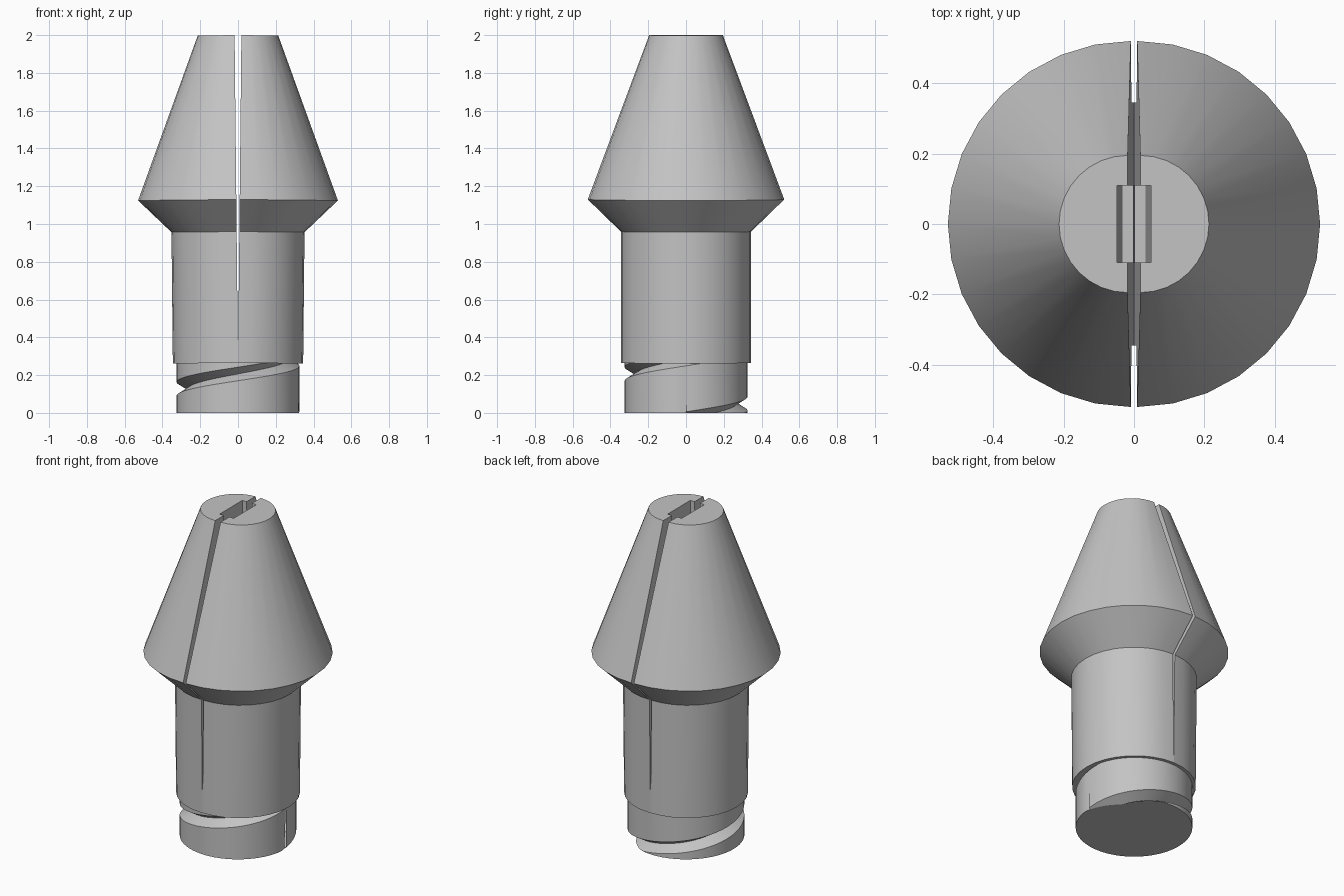
import bpy, bmesh, math
from mathutils import Matrix, Vector

if "Cube" in bpy.data.objects:
    bpy.data.objects.remove(bpy.data.objects["Cube"])

HINGE = 0.265      # height where the two jaws meet the base
TILT = 0.0104      # each jaw leans outward by this angle

grey = bpy.data.materials.new("plain_grey")
grey.use_nodes = True
grey.diffuse_color = (0.55, 0.55, 0.55, 1)
grey.node_tree.nodes["Principled BSDF"].inputs["Base Color"].default_value = (0.55, 0.55, 0.55, 1)


def make_object(name, bm):
    bmesh.ops.remove_doubles(bm, verts=bm.verts, dist=1e-5)
    bmesh.ops.dissolve_degenerate(bm, edges=bm.edges, dist=1e-5)
    bmesh.ops.recalc_face_normals(bm, faces=bm.faces)
    mesh = bpy.data.meshes.new(name)
    bm.to_mesh(mesh)
    bm.free()
    mesh.materials.append(grey)
    obj = bpy.data.objects.new(name, mesh)
    bpy.context.collection.objects.link(obj)
    return obj


def activate(obj):
    bpy.ops.object.select_all(action='DESELECT')
    obj.select_set(True)
    bpy.context.view_layer.objects.active = obj


# Cutter for the slot down the middle of the jaws
bm = bmesh.new()
bmesh.ops.create_cube(bm, size=1, matrix=Matrix.Translation((0, 0, 1.1)) @ Matrix.Diagonal((0.06, 0.22, 1.82, 1)))
slot_cutter = make_object("slot_cutter", bm)
slot_cutter.hide_render = True


# Half-round jaw: sleeve, flare and cone, spun through half a turn
def make_jaw(name, turn):
    bm = bmesh.new()
    profile = [(0, 0), (0.345, 0), (0.345, 0.695), (0.52, 0.865), (0.195, 1.735), (0, 1.735)]
    verts = [bm.verts.new((0, -r, z)) for r, z in profile]
    edges = [bm.edges.new(pair) for pair in zip(verts, verts[1:])]
    bmesh.ops.spin(bm, geom=verts + edges, cent=(0, 0, 0), axis=(0, 0, 1), angle=math.pi, steps=16)
    bmesh.ops.remove_doubles(bm, verts=bm.verts, dist=1e-5)
    rim = [e for e in bm.edges if e.is_boundary]
    bmesh.ops.contextual_create(bm, geom=rim)
    jaw = make_object(name, bm)
    activate(jaw)
    cut = jaw.modifiers.new("slot", 'BOOLEAN')
    cut.operation = 'DIFFERENCE'
    cut.solver = 'EXACT'
    cut.object = slot_cutter
    bpy.ops.object.modifier_apply(modifier=cut.name)
    jaw.location.z = HINGE
    jaw.rotation_euler = (0, TILT, turn)
    bpy.ops.object.shade_smooth_by_angle(angle=math.radians(20))


make_jaw("left_jaw", 0)
make_jaw("right_jaw", math.pi)
bpy.data.objects.remove(slot_cutter)

# Round base with one turn of V groove winding up around it
RADIUS, DEPTH, HALF, PITCH, START = 0.325, 0.06, 0.036, 0.315, -0.03
STEPS = 64
bm = bmesh.new()
columns = []
for i in range(STEPS + 1):
    t = i / STEPS
    centres = [START + PITCH * (t + k) for k in (0, 1)]
    if i == STEPS:
        centres = [START, START + PITCH]
    if i == STEPS:
        centres = [START + PITCH, START + 2 * PITCH]
    heights = [0] + [c + d for c in centres for d in (-HALF, 0, HALF)] + [HINGE]
    all_centres = centres + [centres[0] - PITCH]
    column = []
    for z in heights:
        z = min(max(z, 0), HINGE)
        r = RADIUS - DEPTH * max(0, *(1 - abs(z - c) / HALF for c in all_centres))
        a = 2 * math.pi * t
        column.append(bm.verts.new((r * math.cos(a), r * math.sin(a), z)))
    columns.append(column)
for a, b in zip(columns, columns[1:]):
    for j in range(len(a) - 1):
        bm.faces.new((a[j], b[j], b[j + 1], a[j + 1]))
for end in (0, -1):
    middle = bm.verts.new((0, 0, HINGE if end else 0))
    for a, b in zip(columns, columns[1:]):
        bm.faces.new((middle, a[end], b[end]))
base = make_object("grooved_base", bm)
activate(base)
bpy.ops.object.shade_smooth_by_angle(angle=math.radians(20))
